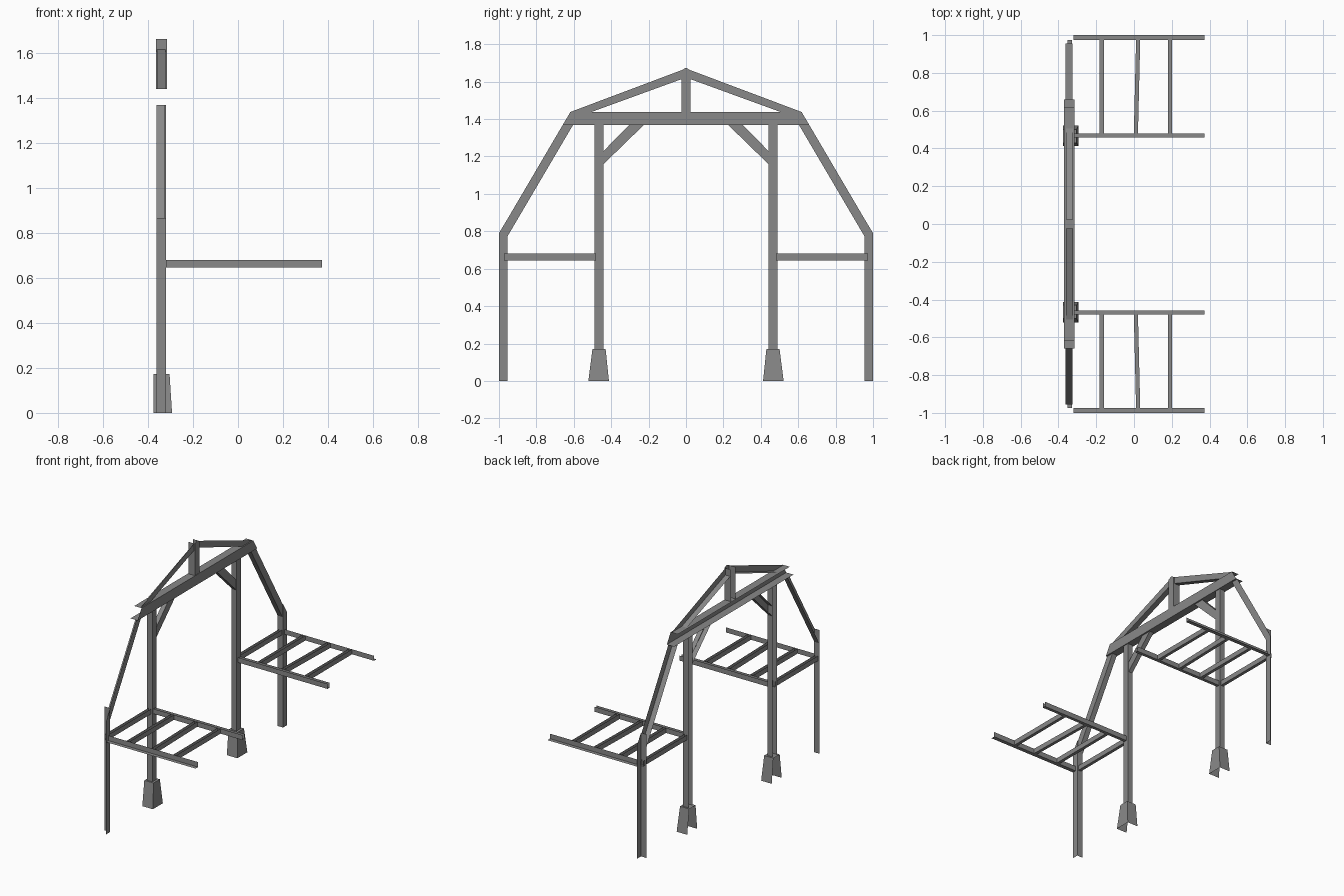
import bpy
from mathutils import Vector

cube = bpy.data.objects.get("Cube")
if cube:
    bpy.data.objects.remove(cube)

grey = bpy.data.materials.new("weathered grey")
grey.use_nodes = True
colour = (0.25, 0.25, 0.25, 1)
grey.diffuse_color = colour
grey.node_tree.nodes["Principled BSDF"].inputs["Base Color"].default_value = colour


def shell(name, panel, axis, back, walls, mirror=True):
    """Open timber: one panel, plus walls from the chosen panel edges to a back plane."""
    front = [Vector(p) for p in panel]
    rear = [p.copy() for p in front]
    for p in rear:
        p[axis] = back
    n = len(front)
    faces = [tuple(range(n))]
    faces += [(i, n + i, n + (i + 1) % n, (i + 1) % n) for i in walls]
    normal = (front[1] - front[0]).cross(front[2] - front[1])
    if normal.dot(rear[0] - front[0]) > 0:
        faces = [f[::-1] for f in faces]
    mesh = bpy.data.meshes.new(name)
    mesh.from_pydata(front + rear, [], faces)
    mesh.validate()
    mesh.materials.append(grey)
    obj = bpy.data.objects.new(name, mesh)
    bpy.context.collection.objects.link(obj)
    if mirror:
        mod = obj.modifiers.new("both sides", 'MIRROR')
        mod.use_axis = (False, True, False)
    return obj


def upright(name, outline, x_front, x_back, walls, mirror=True):
    """Timber in the truss plane, outline given as (y, z)."""
    return shell(name, [(x_front, y, z) for y, z in outline], 0, x_back, walls, mirror)


def trough(name, outline, walls):
    """Floor timber open at the top, outline given as (x, y)."""
    return shell(name, [(x, y, 0.645) for x, y in outline], 2, 0.68, walls)


# Main posts and their flared feet
upright("main_post", [(0.442, 0.17), (0.489, 0.17), (0.489, 1.367), (0.442, 1.367)],
        -0.32, -0.36, (1, 3))
shell("post_foot", [(-0.293, 0.412, 0), (-0.293, 0.522, 0),
                    (-0.304, 0.5, 0.172), (-0.304, 0.43, 0.172)], 0, -0.375, (1, 2, 3))

# Outer posts, with tops cut along the roof slope
upright("outer_post", [(0.955, 0), (1, 0), (1, 0.79), (0.955, 0.865)], -0.32, -0.363, (3,))

# Tie beam: face, top and bottom plates, open ends
upright("tie_beam", [(-0.66, 1.367), (0.66, 1.367), (0.618, 1.438), (-0.618, 1.438)],
        -0.314, -0.37, (0, 2), mirror=False)

# Lower and upper rafters, open on the roof side
upright("lower_rafter", [(0.955, 0.772), (0.955, 0.865), (0.66, 1.367), (0.605, 1.367)],
        -0.325, -0.362, (3,))
upright("upper_rafter", [(0.025, 1.613), (0.505, 1.438), (0.618, 1.438), (0.025, 1.661)],
        -0.322, -0.36, (0,))

# King post with pointed top
upright("king_post", [(-0.025, 1.438), (0.025, 1.438), (0.025, 1.661), (0, 1.674), (-0.025, 1.661)],
        -0.316, -0.364, (1, 4), mirror=False)

# Knee braces between posts and tie beam
upright("knee_brace", [(0.442, 1.158), (0.442, 1.228), (0.305, 1.367), (0.227, 1.367)],
        -0.325, -0.357, (1, 3))

# Loft floor rails
trough("inner_floor_rail", [(-0.32, 0.458), (0.372, 0.458), (0.372, 0.48), (-0.32, 0.48)], (0, 2))
trough("outer_floor_rail", [(-0.32, 0.973), (0.372, 0.973), (0.372, 1), (-0.32, 1)], (0,))

# Loft joists, the middle one a little crooked
for name, inner_x, outer_x in (("wall", -0.34, -0.34), ("first", -0.171, -0.171),
                               ("middle", 0.01, 0.022), ("last", 0.19, 0.19)):
    h = 0.011
    trough(name + "_joist", [(inner_x - h, 0.48), (inner_x + h, 0.48),
                             (outer_x + h, 0.973), (outer_x - h, 0.973)], (1, 3))
